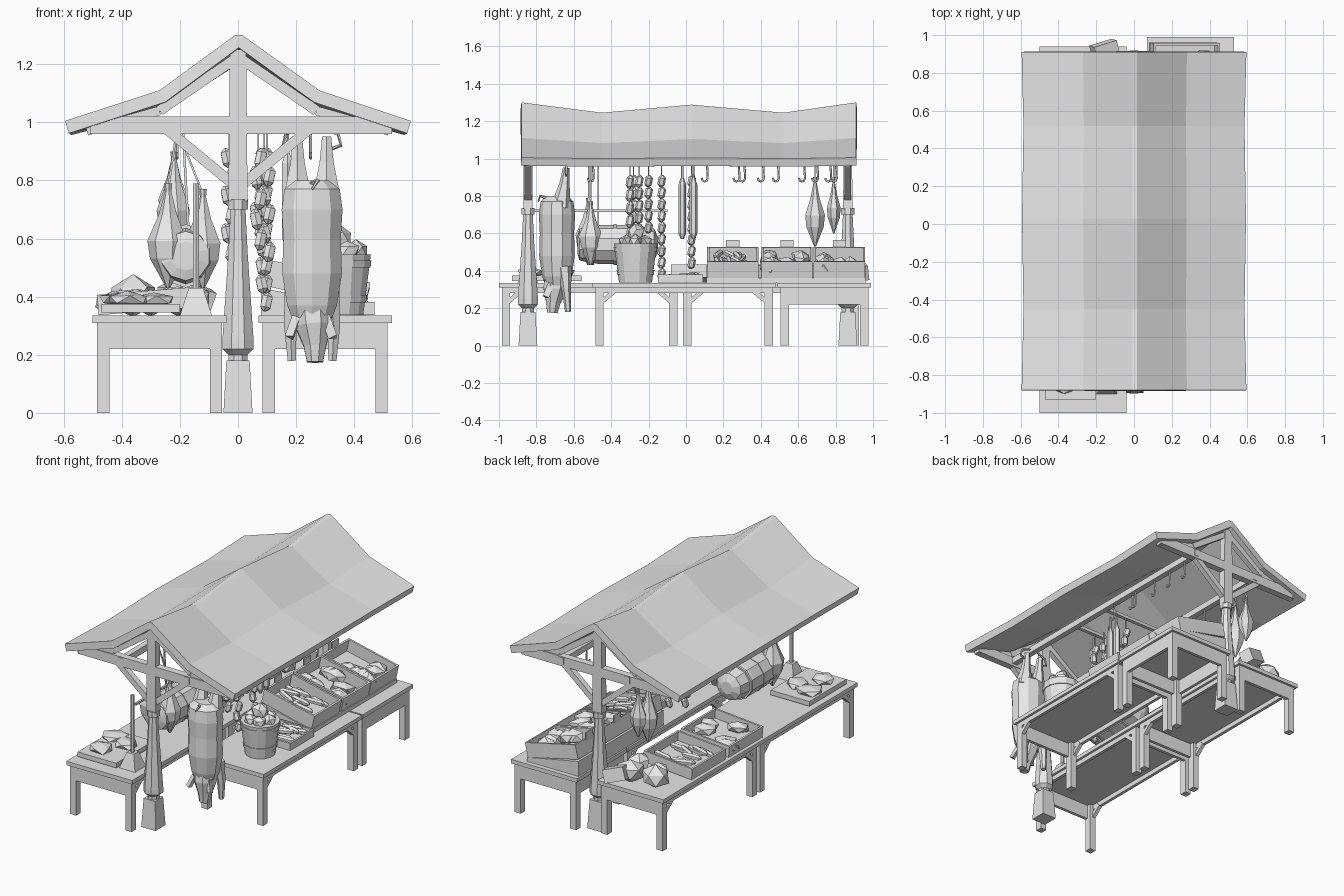
import bpy, bmesh, math, random
from mathutils import Vector, Matrix, Euler

random.seed(4)
if "Cube" in bpy.data.objects:
    bpy.data.objects.remove(bpy.data.objects["Cube"])

grey = bpy.data.materials.new("plain_grey")
grey.use_nodes = True
COLOUR = (0.8, 0.8, 0.8, 1)
grey.diffuse_color = COLOUR
grey.node_tree.nodes["Principled BSDF"].inputs["Base Color"].default_value = COLOUR


def finish(name, bm):
    bmesh.ops.recalc_face_normals(bm, faces=bm.faces)
    mesh = bpy.data.meshes.new(name)
    bm.to_mesh(mesh)
    bm.free()
    mesh.materials.append(grey)
    ob = bpy.data.objects.new(name, mesh)
    bpy.context.collection.objects.link(ob)
    return ob


def box(name, x, y, z, rot=(0, 0, 0), taper=1):
    """Box from (low, high) ranges, turned about its centre; taper scales the top."""
    rng = (x, y, z)
    size = [b - a for a, b in rng]
    mid = Vector([(a + b) / 2 for a, b in rng])
    bm = bmesh.new()
    bmesh.ops.create_cube(bm, size=1)
    for v in bm.verts:
        k = taper if v.co.z > 0 else 1
        v.co = Vector((v.co.x * size[0] * k, v.co.y * size[1] * k, v.co.z * size[2]))
    bm.transform(Matrix.Translation(mid) @ Euler(rot).to_matrix().to_4x4())
    return finish(name, bm)


def loft(name, path, radii, n=6, flat=1.0):
    """Skin of n-sided rings along a path; flat squashes the rings sideways."""
    path = [Vector(p) for p in path]
    bm = bmesh.new()
    rings = []
    for i, p in enumerate(path):
        d = (path[min(i + 1, len(path) - 1)] - path[max(i - 1, 0)]).normalized()
        ref = Vector((1, 0, 0)) if abs(d.x) < 0.8 else Vector((0, 1, 0))
        u = (ref - d * ref.dot(d)).normalized()
        w = d.cross(u)
        turn = [math.tau * (k + 0.5) / n for k in range(n)]
        rings.append([bm.verts.new(p + radii[i] * (u * math.cos(a) + w * math.sin(a) * flat)) for a in turn])
    for a, b in zip(rings, rings[1:]):
        for k in range(n):
            bm.faces.new((a[k], a[(k + 1) % n], b[(k + 1) % n], b[k]))
    bm.faces.new(rings[0])
    bm.faces.new(rings[-1])
    return finish(name, bm)


def upright(name, x, y, profile, n=8, flat=1.0):
    return loft(name, [(x, y, z) for z, r in profile], [r for z, r in profile], n, flat)


def bar(name, a, b, r, n=4):
    return loft(name, [a, b], [r, r], n)


def lump(name, x, y, z, sx, sy, sz):
    """Rough cut of meat."""
    bm = bmesh.new()
    bmesh.ops.create_icosphere(bm, subdivisions=1, radius=1)
    for v in bm.verts:
        v.co = v.co * random.uniform(0.85, 1.1)
    bm.transform(Matrix.Translation((x, y, z)) @ Matrix.Rotation(random.uniform(-0.6, 0.6), 4, "Z")
                 @ Matrix.Diagonal((sx, sy, sz, 1)))
    return finish(name, bm)


# Sagging cloth roof
rows = [(-0.88, 0), (-0.45, -0.055), (0.03, -0.012), (0.52, -0.055), (0.91, 0)]
columns = [(-0.595, 1.005, 0.1), (-0.27, 1.11, 0.5), (-0.01, 1.3, 1),
           (0.015, 1.3, 1), (0.28, 1.11, 0.5), (0.595, 1.005, 0.1)]
bm = bmesh.new()
grid = [[bm.verts.new((x * (1 + sag * 0.3), y, z + sag * k)) for x, z, k in columns] for y, sag in rows]
for a, b in zip(grid, grid[1:]):
    for k in range(len(columns) - 1):
        bm.faces.new((a[k], a[k + 1], b[k + 1], b[k]))
roof = finish("roof", bm)
if roof.data.polygons[0].normal.z < 0:
    roof.data.flip_normals()
thick = roof.modifiers.new("thickness", "SOLIDIFY")
thick.thickness = 0.045
thick.offset = -1

# Turned posts with cross beams, braces and rafters
for end, y in (("front", -0.845), ("back", 0.865)):
    box(end + "_post_foot", (-0.05, 0.05), (y - 0.05, y + 0.05), (0, 0.18), taper=0.8)
    upright(end + "_post_turned", 0, y, [(0.18, 0.035), (0.2, 0.035), (0.22, 0.058), (0.25, 0.058),
            (0.36, 0.05), (0.55, 0.036), (0.7, 0.028), (0.7, 0.038), (0.735, 0.038)])
    box(end + "_post_top", (-0.033, 0.033), (y - 0.025, y + 0.025), (0.73, 1.25), taper=0.85)
    box(end + "_cross_beam", (-0.51, 0.53), (y - 0.022, y + 0.022), (0.96, 1.02))
    for s in (-1, 1):
        bar(end + "_brace", (0.02 * s, y, 0.79), (0.25 * s, y, 0.98), 0.025)
        bar(end + "_upper_rafter", (0, y, 1.225), (0.27 * s, y, 1.04), 0.025)
        bar(end + "_lower_rafter", (0.27 * s, y, 1.04), (0.52 * s, y, 0.97), 0.022)
for x in (-0.21, 0.25):
    box("hanging_rail", (x - 0.018, x + 0.018), (-0.87, 0.89), (0.975, 1.015))


# Tables with aprons and corner brackets
def table(name, x, y, deep):
    box(name + "_top", x, y, (0.31, 0.335))
    ends = [(x[0] + 0.015, 1), (x[1] - 0.015, -1)]
    sides = [(y[0] + 0.015, 1), (y[1] - 0.015, -1)]
    low = 0.22 if deep else 0.28
    for ex, s in ends:
        box(name + "_side_apron", sorted((ex, ex + 0.02 * s)), (y[0] + 0.02, y[1] - 0.02), (low, 0.31))
        for ey, t in sides:
            box(name + "_leg", sorted((ex, ex + 0.042 * s)), sorted((ey, ey + 0.045 * t)), (0, 0.31))
            if not deep:
                bar(name + "_bracket", (ex + 0.012 * s, ey + 0.03 * t, 0.23),
                    (ex + 0.012 * s, ey + 0.1 * t, 0.29), 0.017)
    for ey, t in sides:
        box(name + "_end_apron", (x[0] + 0.02, x[1] - 0.02), sorted((ey, ey + 0.02 * t)), (0.22, 0.31))


table("right_front_table", (-0.5, -0.04), (-1.0, -0.03), False)
table("right_back_table", (-0.5, -0.04), (-0.03, 0.94), False)
table("left_front_table", (0.07, 0.53), (-0.5, 0.48), False)
table("left_back_table", (0.07, 0.53), (0.49, 0.99), True)


# Shallow trays, built flat and turned about their own centre
def tray(name, cx, cy, cz, w, d, h, tilt, filling):
    turn = Matrix.Translation((cx, cy, cz)) @ Matrix.Rotation(tilt, 4, "Y")
    hw, hd, t = w / 2, d / 2, 0.012
    parts = [box(name + "_floor", (-hw, hw), (-hd, hd), (0, t))]
    for s in (-1, 1):
        parts.append(box(name + "_side", sorted((s * hw, s * (hw - t))), (-hd, hd), (0, h)))
        parts.append(box(name + "_end", (-hw, hw), sorted((s * hd, s * (hd - t))), (0, h)))
    for i in range(filling):
        px, py = random.uniform(-0.72, 0.72) * hw, random.uniform(-0.72, 0.72) * hd
        if filling > 8:
            a = random.uniform(-0.5, 0.5)
            v = Vector((0.06 * math.cos(a), 0.06 * math.sin(a), 0))
            c = Vector((px * 0.7, py, h * random.uniform(0.4, 0.9)))
            parts.append(loft(name + "_sausage", [c - v, c - v * 0.7, c + v * 0.7, c + v],
                              [0.006, 0.017, 0.017, 0.006]))
        else:
            parts.append(lump(name + "_meat", px, py, h * 0.6, 0.075, 0.05, h * 0.5))
    for p in parts:
        p.data.transform(turn)


for i, (cy, filling) in enumerate([(0.25, 16), (0.54, 7), (0.82, 7)]):
    tray("sloped_crate", 0.26, cy, 0.4, 0.36, 0.275, 0.09, 0.22, filling)
    box("price_plate", (0.1, 0.108), (cy - 0.035, cy + 0.035), (0.51, 0.565))
wedge = box("crate_stand", (0.08, 0.44), (0.11, 0.96), (0.335, 0.43))
for v in wedge.data.vertices:
    if v.co.z > 0.4 and v.co.x > 0.3:
        v.co.z = 0.36
tray("low_tray", 0.34, -0.03, 0.336, 0.26, 0.24, 0.045, 0, 9)
tray("flat_tray", -0.31, 0.46, 0.35, 0.34, 0.34, 0.07, -0.08, 12)
tray("flat_tray", -0.31, 0.09, 0.35, 0.34, 0.34, 0.07, -0.08, 6)

# Meat joints at the back
for x, y, z, r in ((-0.36, 0.82, 0.4, 0.085), (-0.2, 0.84, 0.4, 0.08), (-0.16, 0.7, 0.39, 0.07), (-0.3, 0.7, 0.38, 0.06)):
    lump("joint", x, y, z, r * 1.1, r, r * 0.85)
box("leaning_rib", (-0.22, -0.09), (0.88, 0.96), (0.36, 0.44), (0.2, 0.3, 0.3))

# Cutting board with slabs and an upright spike
box("cutting_board", (-0.47, -0.2), (-0.93, -0.56), (0.345, 0.375))
for x, y in ((-0.38, -0.83), (-0.29, -0.7), (-0.4, -0.66)):
    lump("meat_slab", x, y, 0.39, 0.085, 0.07, 0.028)
box("spike_stand", (-0.2, -0.09), (-0.9, -0.79), (0.335, 0.43), taper=0.45)
bar("spike", (-0.145, -0.845, 0.4), (-0.145, -0.845, 0.79), 0.012, 6)

# Rolled roast slung from a rod
loft("rolled_roast", [(-0.18, y, 0.54) for y in (-0.58, -0.57, -0.46, -0.28, -0.17, -0.15)],
     [0.05, 0.085, 0.105, 0.105, 0.085, 0.04], 10)
for y in (-0.5, -0.38, -0.25):
    loft("roast_string", [(-0.18, y - 0.008, 0.54), (-0.18, y + 0.008, 0.54)], [0.109] * 2, 10)
bar("sling_rod", (-0.145, -0.82, 0.72), (-0.145, -0.1, 0.72), 0.009)
bar("sling_hanger", (-0.17, -0.47, 0.62), (-0.19, -0.47, 0.98), 0.006)


# Hooks on the rails
def hook(x, y, z=0.98):
    arc = [(x, y + 0.016 * math.cos(a), z - 0.085 - 0.018 * math.sin(a))
           for a in (0, 0.8, 1.6, 2.4, 3.2)]
    loft("hook", [(x, y + 0.012, z)] + arc, [0.006] * 6, 5)


for y in (0.1, 0.27, 0.3, 0.48, 0.62, 0.76):
    hook(0.25, y)
for y in (-0.51, 0.1, 0.4, 0.69, 0.79):
    hook(-0.21, y)

# Hanging hams
ham = [(0, 0.012), (0.1, 0.045), (0.28, 0.105), (0.45, 0.12), (0.7, 0.055), (0.92, 0.02), (1, 0.026)]
for x, y, low, high, k, flat in ((-0.24, -0.52, 0.43, 0.79, 0.6, 1), (-0.12, -0.51, 0.43, 0.77, 0.55, 1),
                                 (-0.22, 0.69, 0.53, 0.9, 0.5, 0.9), (-0.22, 0.79, 0.6, 0.9, 0.45, 0.7)):
    upright("ham", x, y, [(low + (high - low) * t, r * k) for t, r in ham], 7, flat)
    bar("ham_string", (x, y, high - 0.02), (-0.21, y, 0.98), 0.005)


# Sausage links and long sausages
def links(x, y, low, high):
    count = round((high - low) / 0.065)
    step = (high - low) / count
    for i in range(count):
        c = Vector((x + 0.008 * (-1) ** i, y, low + step * (i + 0.5)))
        v = Vector((0.007 * (-1) ** i, 0.006, step * 0.5))
        loft("sausage_link", [c - v, c - v * 0.6, c + v * 0.6, c + v], [0.006, 0.02, 0.02, 0.006])
    bar("link_string", (x, y, low), (x, y, 0.99), 0.004)


for x, y, low in ((0.07, -0.3, 0.56), (0.1, -0.25, 0.52), (0.07, -0.2, 0.6), (0.09, -0.13, 0.35),
                  (-0.03, -0.28, 0.52), (0.09, 0.03, 0.41)):
    links(x, y, low, 0.91)
for y in (-0.02, 0.04):
    upright("long_sausage", 0.17, y, [(0.57, 0.008), (0.6, 0.021), (0.86, 0.021), (0.9, 0.007), (0.98, 0.005)], 6)
for y in (-0.25, 0.02):
    box("sausage_crosspiece", (-0.21, 0.25), (y - 0.012, y + 0.012), (0.98, 1.0))

# Hanging pig, head down
px, py = 0.255, -0.69
upright("pig_body", px, py, [(0.31, 0.065), (0.37, 0.09), (0.48, 0.108), (0.6, 0.104), (0.7, 0.11),
                             (0.77, 0.1), (0.8, 0.06)], 10, 0.88)
loft("pig_head", [(px, py, 0.36), (px + 0.005, py - 0.01, 0.3), (px + 0.01, py - 0.02, 0.23), (px + 0.01, py - 0.025, 0.175)],
     [0.07, 0.068, 0.042, 0.03], 8)
for s in (-1, 1):
    bar("pig_ear", (px + 0.05 * s, py - 0.03, 0.33), (px + 0.075 * s, py - 0.06, 0.26), 0.02, 3)
    loft("pig_front_leg", [(px + 0.06 * s, py + 0.04, 0.42), (px + 0.075 * s, py + 0.05, 0.3), (px + 0.07 * s, py + 0.06, 0.18)],
         [0.04, 0.025, 0.016])
    loft("pig_back_leg", [(px + 0.05 * s, py + 0.02, 0.74), (px + 0.05 * s, py + 0.04, 0.86), (px + 0.05 * s, py + 0.05, 0.95)],
         [0.055, 0.028, 0.018])
    loft("pig_hook", [(px + 0.03 * s, py + 0.05, 0.985), (px + 0.09 * s, py + 0.05, 0.96), (px + 0.1 * s, py + 0.05, 0.92),
                      (px + 0.04 * s, py + 0.05, 0.9)], [0.007] * 4, 5)
loft("pig_tail", [(px, py - 0.06, 0.79), (px + 0.02, py - 0.09, 0.8), (px, py - 0.1, 0.77)], [0.01, 0.007, 0.004], 5)

# Slatted bucket of meat
bx, by = 0.345, -0.27
upright("bucket", bx, by, [(0.336, 0.088), (0.545, 0.115), (0.545, 0.1), (0.5, 0.095)], 14)
for z, r in ((0.38, 0.098), (0.5, 0.114)):
    upright("bucket_hoop", bx, by, [(z, r), (z + 0.025, r + 0.003)], 14)
for i in range(6):
    a = math.tau * i / 6
    lump("bucket_meat", bx + 0.06 * math.cos(a), by + 0.06 * math.sin(a), 0.555, 0.045, 0.04, 0.04)
lump("bucket_meat_top", bx, by, 0.6, 0.055, 0.05, 0.05)
